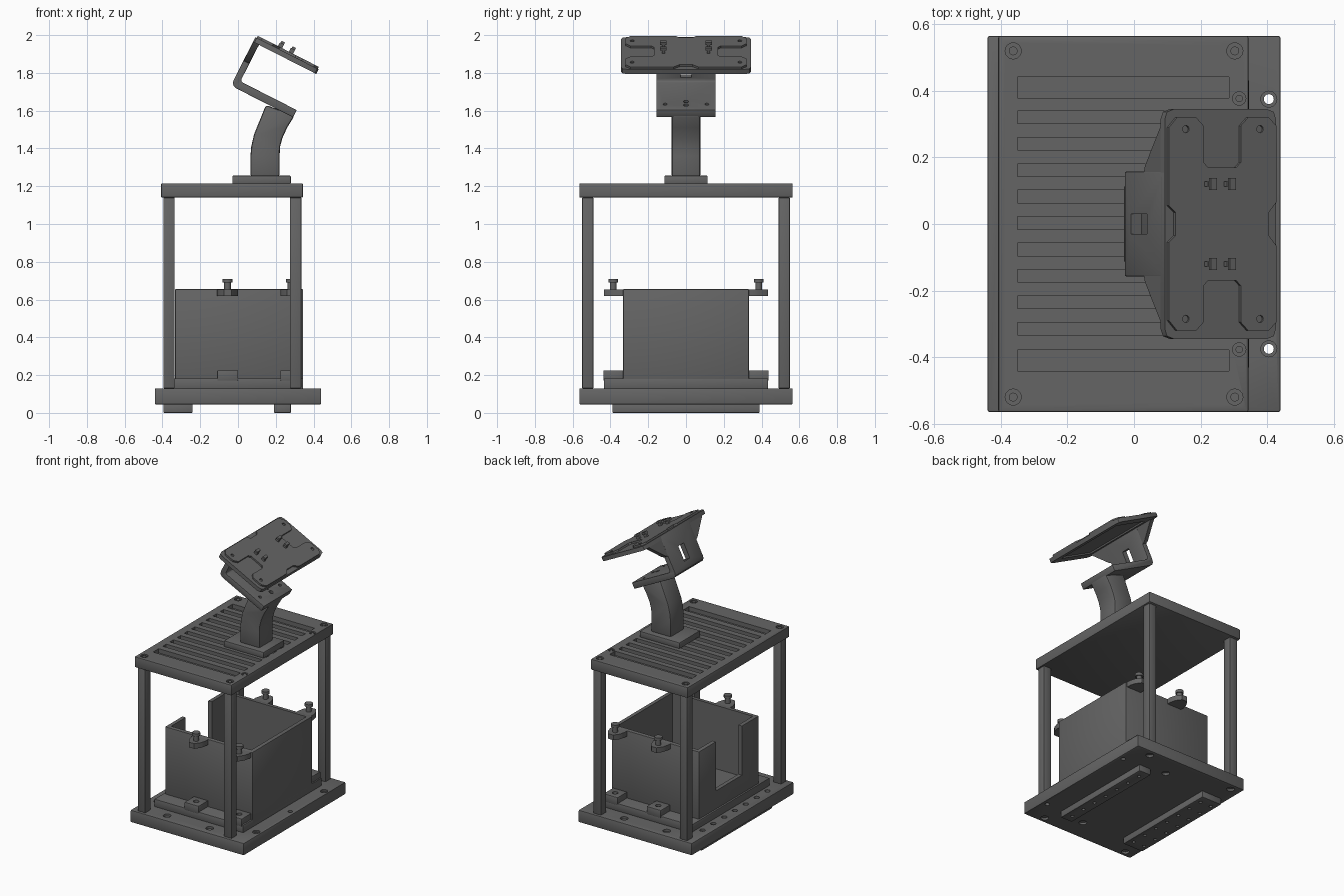
import bpy, bmesh, math
from mathutils import Matrix, Vector

old = bpy.data.objects.get("Cube")
if old:
    bpy.data.objects.remove(old, do_unlink=True)

grey = bpy.data.materials.new("dark_grey")
grey.use_nodes = True
COLOUR = (0.13, 0.13, 0.13, 1)
grey.diffuse_color = COLOUR
shader = next(n for n in grey.node_tree.nodes if n.type == 'BSDF_PRINCIPLED')
shader.inputs["Base Color"].default_value = COLOUR
shader.inputs["Roughness"].default_value = 0.6


def box(x, y, z):
    """Block from three (low, high) ranges."""
    def make(bm):
        size = Matrix.Diagonal((x[1] - x[0], y[1] - y[0], z[1] - z[0], 1))
        mid = Matrix.Translation((sum(x) / 2, sum(y) / 2, sum(z) / 2))
        bmesh.ops.create_cube(bm, size=1, matrix=mid @ size)
    return make


def cyl(x, y, r, z, sides=24):
    def make(bm):
        bmesh.ops.create_cone(bm, cap_ends=True, segments=sides, radius1=r, radius2=r,
                              depth=z[1] - z[0], matrix=Matrix.Translation((x, y, sum(z) / 2)))
    return make


def prism(pts, axis, span):
    """Outline extruded along one axis."""
    def make(bm):
        def place(p, w):
            return {'x': (w, p[0], p[1]), 'y': (p[0], w, p[1]), 'z': (p[0], p[1], w)}[axis]
        low = [bm.verts.new(place(p, span[0])) for p in pts]
        high = [bm.verts.new(place(p, span[1])) for p in pts]
        bm.faces.new(low)
        bm.faces.new(high)
        for i in range(len(pts)):
            j = (i + 1) % len(pts)
            bm.faces.new((low[i], low[j], high[j], high[i]))
    return make


def part(name, shapes, bevel=0, matrix=None):
    bm = bmesh.new()
    for shape in shapes:
        shape(bm)
    bmesh.ops.recalc_face_normals(bm, faces=bm.faces)
    if bevel:
        sharp = [e for e in bm.edges if e.calc_face_angle(0) > math.radians(40)]
        bmesh.ops.bevel(bm, geom=sharp, offset=bevel, segments=2, profile=0.5, affect='EDGES')
    if matrix:
        bmesh.ops.transform(bm, matrix=matrix, verts=bm.verts)
    mesh = bpy.data.meshes.new(name)
    bm.to_mesh(mesh)
    bm.free()
    mesh.materials.append(grey)
    obj = bpy.data.objects.new(name, mesh)
    bpy.context.collection.objects.link(obj)
    return obj


def cut(obj, shapes, matrix=None):
    """Subtract all shapes, then discard the cutter."""
    tool = part("cutter", shapes, matrix=matrix)
    tool.hide_render = True
    mod = obj.modifiers.new("cut", 'BOOLEAN')
    mod.operation, mod.solver, mod.object = 'DIFFERENCE', 'EXACT', tool
    mod.use_self = True
    bpy.context.view_layer.update()
    graph = bpy.context.evaluated_depsgraph_get()
    mesh = bpy.data.meshes.new_from_object(obj.evaluated_get(graph))
    obj.modifiers.clear()
    obj.data = mesh
    bpy.data.objects.remove(tool, do_unlink=True)


SIDES = (-1, 1)
POST_X = (-0.365, 0.305)

# Base plate with through holes, countersinks and bolt row
base = part("base_plate", [box((-.44, .44), (-.565, .565), (.045, .13))], .006)
holes = []
for s in SIDES:
    holes += [cyl(.405, s * .375, .015, (0, .2)), cyl(.405, s * .375, .024, (.12, .2)),
              cyl(-.2, s * .5, .025, (.115, .2)), cyl(.13, s * .5, .025, (.115, .2)),
              cyl(.08, s * .41, .025, (0, .06))]
    holes += [cyl(x, s * .52, .025, (0, .06)) for x in POST_X]
holes += [cyl(.405, 0, .015, (.1, .2))]
holes += [cyl(-.38, -.36 + i * .12, .018, (.115, .2)) for i in range(7)]
cut(base, holes)

# Feet rails with a row of bolt holes underneath
for name, x, rows in (("wide_foot", (-.395, -.24), (-.36, -.275)), ("narrow_foot", (.19, .28), (.235,))):
    foot = part(name, [box(x, (-.39, .39), (0, .046))], .004)
    cut(foot, [cyl(r, -.33 + i * .11, .011, (-.1, .02), 16) for r in rows for i in range(7)])

# Four posts
for x in POST_X:
    for s in SIDES:
        part("post", [box((x - .03, x + .03), (s * .52 - .03, s * .52 + .03), (.13, 1.14))], .004)

# Top plate with blind vent grooves and corner counterbores
top = part("top_plate", [box((-.408, .344), (-.565, .565), (1.14, 1.215))], .006)
grooves = [box((-.35, .285), (k * .0795 - .016, k * .0795 + .022), (1.185, 1.3)) for k in range(-4, 5)]
grooves += [box((-.35, .285), (s * .41 - .031, s * .41 + .031), (1.185, 1.3)) for s in SIDES]
cut(top, grooves)
spots = [(x, s * .52, .024) for x in (-.363, .303) for s in SIDES] + [(.316, s * .377, .02) for s in SIDES]
cut(top, [cyl(x, y, r, (1.203, 1.3)) for x, y, r in spots])
part("top_plate_screws", [cyl(x, y, r * .55, (1.2, 1.213)) for x, y, r in spots])

# Open tray with a cable notch in its side wall
part("tray_flange", [box((-.345, .345), (-.435, .435), (.129, .183))], .004)
tray = part("tray", [box((-.333, .345), (-.333, .333), (.15, .655))], .004)
cut(tray, [box((-.305, .317), (-.305, .305), (.21, .9))])
cut(tray, [box((-.5, -.2), (-.145, .145), (.31, .9))])

# Tray lugs, upper ears and thumb screws
for x in (-.055, .28):
    for s in SIDES:
        ear = [(x - .056, s * .32), (x - .056, s * .36), (x - .045, s * .40), (x - .02, s * .435),
               (x + .02, s * .435), (x + .045, s * .40), (x + .056, s * .36), (x + .056, s * .32)]
        part("upper_ear", [prism(ear, 'z', (.618, .654))])
        lug = part("lower_lug", [box((x - .055, x + .055), tuple(sorted((s * .33, s * .437))), (.17, .225))], .004)
        cut(lug, [cyl(x, s * .385, .018, (.195, .3))])
        part("thumb_screw", [cyl(x, s * .385, .018, (.64, .692)), cyl(x, s * .385, .026, (.69, .71))])

# Pedestal and curved neck
part("pedestal", [box((-.03, .28), (-.115, .115), (1.213, 1.256))], .005)
neck = [(.066, 1.25), (.066, 1.36), (.07, 1.41), (.085, 1.475), (.148, 1.63),
        (.30, 1.575), (.26, 1.51), (.235, 1.455), (.223, 1.41), (.22, 1.36), (.22, 1.25)]
part("neck", [prism(neck, 'y', (-.076, .076))], .012)

# Tilted bracket: local x runs down the slope, local z is the plate normal
tilt = Matrix.Translation((.098, 0, 2.0)) @ Matrix.Rotation(math.radians(27), 4, 'Y')
profile = [(.37, -.30), (.035, -.30), (.017, -.296), (.005, -.286), (0, -.268), (0, -.015), (.035, -.015),
           (.035, -.242), (.039, -.253), (.05, -.257), (.37, -.257)]
bracket = part("bracket", [prism(profile, 'y', (-.157, .157))], .003, tilt)
cut(bracket, [box((-.1, .1), (-.03, .03), (-.235, -.13))]
    + [cyl(.30, y, .011, (-.275, -.2), 16) for y in (-.11, .11)]
    + [cyl(u, 0, .014, (-.275, -.2), 16) for u in (.27, .31)], tilt)
wing = [(.15, -.155), (.175, -.145), (.29, -.045), (.31, -.015)]
for s in SIDES:
    part("bracket_wing", [prism([(s * .14, -.015), (s * .14, -.155)] + [(s * y, v) for y, v in wing],
                                'x', (.001, .034))], 0, tilt)

# Head plate, hollowed underneath
edge = [(0, .315), (.008, .337), (.03, .345), (.345, .345), (.367, .337), (.375, .315)]
outline = edge + [(u, -y) for u, y in reversed(edge)]
head = part("head_plate", [prism(outline, 'z', (-.04, -.012))], 0, tilt)
cut(head, [box((.06, .33), (-.27, .27), (-.1, -.03))], tilt)

# Raised mounting face with side and middle notches
half = [(.03, .035), (.008, .055), (.008, .29), (.035, .32), (.1, .32), (.125, .295), (.125, .185),
        (.14, .17), (.235, .17), (.25, .185), (.25, .295), (.275, .32), (.345, .32), (.37, .295),
        (.37, .065), (.345, .035)]
face = part("mounting_face", [prism(half + [(u, -y) for u, y in reversed(half)], 'z', (-.014, 0))], 0, tilt)
cut(face, [cyl(u, s * .285, .011, (-.008, .1), 16) for u in (.065, .315) for s in SIDES], tilt)

# T-shaped clips on the mounting face
for u in (.14, .205):
    for s in SIDES:
        y = s * .12
        part("clip", [box((u - .012, u + .012), (y - .008, y + .008), (-.005, .022)),
                      box((u - .008, u + .012), (y - .018, y + .018), (.02, .034))], 0, tilt)

# Smooth shading on rounded parts, sharp edges kept
bpy.ops.object.select_all(action='DESELECT')
for obj in bpy.context.collection.objects:
    if obj.type == 'MESH' and grey.name in obj.data.materials:
        obj.select_set(True)
        bpy.context.view_layer.objects.active = obj
bpy.ops.object.shade_smooth_by_angle(angle=math.radians(30))
